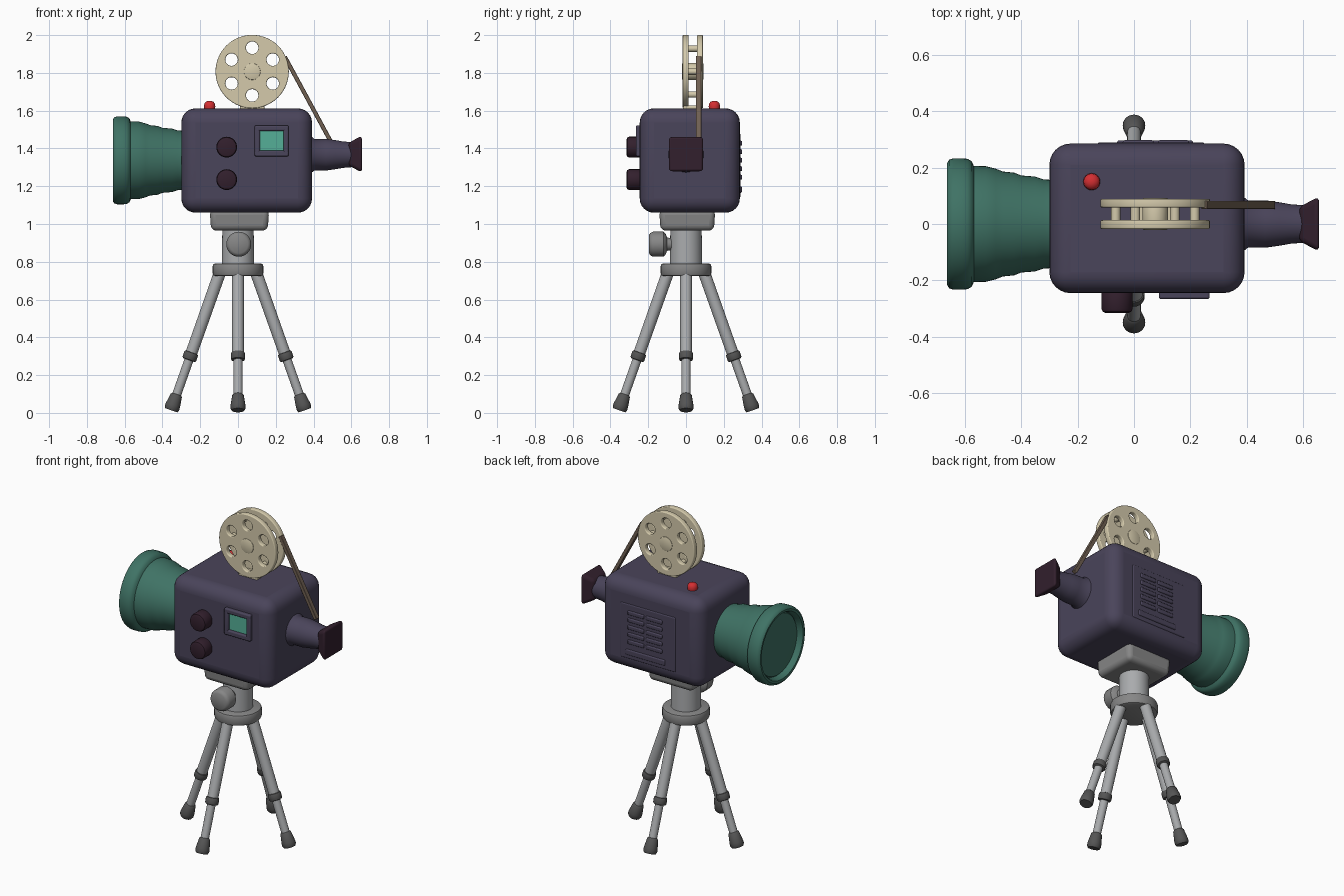
import bpy, math
from mathutils import Vector

if "Cube" in bpy.data.objects:
    bpy.data.objects.remove(bpy.data.objects["Cube"])


def mat(name, r, g, b):
    m = bpy.data.materials.new(name)
    m.diffuse_color = (r, g, b, 1)
    m.use_nodes = True
    m.node_tree.nodes["Principled BSDF"].inputs["Base Color"].default_value = m.diffuse_color
    return m


PURPLE = mat("dusk purple", .068, .058, .103)
GREEN = mat("lens green", .05, .17, .13)
SCREEN = mat("screen teal", .09, .43, .31)
CREAM = mat("reel cream", .66, .59, .41)
BROWN = mat("film brown", .16, .115, .083)
PLUM = mat("dark plum", .032, .014, .026)
RED = mat("button red", .66, .028, .032)
SILVER = mat("leg silver", .40, .41, .42)
GREY = mat("head grey", .24, .24, .24)
DARK = mat("foot grey", .09, .09, .09)


def finish(ob, m, angle=40):
    ob.data.materials.clear()
    ob.data.materials.append(m)
    bpy.ops.object.select_all(action='DESELECT')
    ob.select_set(True)
    bpy.context.view_layer.objects.active = ob
    bpy.ops.object.shade_smooth_by_angle(angle=math.radians(angle))
    return ob


def mesh_object(name, verts, faces):
    me = bpy.data.meshes.new(name)
    me.from_pydata(verts, [], faces)
    me.update()
    ob = bpy.data.objects.new(name, me)
    bpy.context.collection.objects.link(ob)
    return ob


def box(name, lo, hi, m, bevel=0.0, segs=4, taper=None):
    """Rounded box between two corners; taper=(axis, side, factor) shrinks one end."""
    c = [(a + b) / 2 for a, b in zip(lo, hi)]
    h = [(b - a) / 2 for a, b in zip(lo, hi)]
    verts = []
    for i in range(8):
        s = [1 if i >> k & 1 else -1 for k in range(3)]
        f = [1, 1, 1]
        if taper and s[taper[0]] == taper[1]:
            f = [1 if k == taper[0] else taper[2] for k in range(3)]
        verts.append([c[k] + s[k] * h[k] * f[k] for k in range(3)])
    faces = [(0, 2, 3, 1), (4, 5, 7, 6), (0, 1, 5, 4), (2, 6, 7, 3), (0, 4, 6, 2), (1, 3, 7, 5)]
    ob = mesh_object(name, verts, faces)
    if bevel:
        b = ob.modifiers.new("round", 'BEVEL')
        b.width, b.segments, b.limit_method = bevel, segs, 'NONE'
    return finish(ob, m)


def lathe(name, profile, origin, axis, m, n=40):
    """Revolve (radius, height) points around an axis, with capped ends."""
    q = Vector(axis).to_track_quat('Z', 'Y')
    o = Vector(origin)
    verts, faces = [], []
    for r, h in profile:
        for i in range(n):
            a = 2 * math.pi * i / n
            verts.append(o + q @ Vector((r * math.cos(a), r * math.sin(a), h)))
    for j in range(len(profile) - 1):
        for i in range(n):
            k = (i + 1) % n
            faces.append((j * n + i, j * n + k, (j + 1) * n + k, (j + 1) * n + i))
    faces.append(tuple(reversed(range(n))))
    faces.append(tuple(range((len(profile) - 1) * n, len(profile) * n)))
    return finish(mesh_object(name, verts, faces), m)


def puck(r, h0, h1, b):
    """Profile of a cylinder with softened rims."""
    return [(r - b, h0), (r - .3 * b, h0 + .3 * b), (r, h0 + b),
            (r, h1 - b), (r - .3 * b, h1 - .3 * b), (r - b, h1)]


# camera body
box("camera_body", (-.30, -.245, 1.06), (.392, .285, 1.612), PURPLE, .075, 6)

# lens barrel with stepped rings, recessed glass at the front end
lathe("lens_barrel", [
    (.155, -.03), (.158, .02), (.168, .05), (.172, .10), (.182, .125), (.186, .165),
    (.196, .19), (.205, .225), (.206, .268), (.222, .275), (.231, .29), (.233, .31),
    (.233, .34), (.228, .355), (.217, .362), (.203, .360), (.196, .35), (.190, .325)],
    (-.30, 0, 1.337), (-1, 0, 0), GREEN, 56)
lathe("lens_glass", [(.19, 0), (.185, .008), (.12, .016), (.05, .02)],
      (-.622, 0, 1.337), (-1, 0, 0), GREEN, 56)

# viewfinder and eyecup
lathe("viewfinder_tube", [(.10, -.03), (.095, .005), (.083, .02), (.084, .08), (.077, .13),
                          (.07, .17), (.066, .22)], (.385, 0, 1.367), (1, 0, 0), PURPLE)
box("eyecup", (.585, -.097, 1.273), (.656, .097, 1.467), PLUM, .018, 4, taper=(0, -1, .62))

# control knobs on the front side
for i, z in enumerate((1.407, 1.235)):
    lathe(f"control_knob_{i + 1}", puck(.055, 0, .085, .014), (-.06, -.23, z), (0, -1, 0), PLUM)

# screen and its four-sided frame
for i, (lo, hi) in enumerate([
        ((.088, 1.492), (.268, 1.522)), ((.088, 1.358), (.268, 1.390)),
        ((.088, 1.358), (.116, 1.522)), ((.240, 1.358), (.268, 1.522))]):
    box(f"screen_frame_{i + 1}", (lo[0], -.266, lo[1]), (hi[0], -.23, hi[1]), PURPLE, .008, 3)
box("screen", (.112, -.250, 1.386), (.244, -.242, 1.496), SCREEN)

# record button
lathe("record_button", [(.028, 0), (.030, .015), (.028, .03), (.020, .04), (.008, .045)],
      (-.15, .15, 1.607), (0, 0, 1), RED, 24)

# vent panel on the back side: raised plate, ribs in two columns, lower ledge
box("vent_panel", (-.13, .27, 1.14), (.25, .289, 1.48), PURPLE, .008, 3)
for i in range(5):
    for j in range(2):
        x, z = -.04 + j * .125, 1.235 + i * .045
        box(f"vent_rib_{i + 1}_{j + 1}", (x, .28, z), (x + .11, .297, z + .026), PURPLE, .006, 2)
box("vent_ledge", (-.06, .28, 1.165), (.21, .296, 1.20), PURPLE, .007, 3)

# film reel: two pierced discs cut from a flat outline
RX, RZ, RR = .075, 1.807, .194


def reel_disc(name, y):
    cu = bpy.data.curves.new(name, 'CURVE')
    cu.dimensions, cu.fill_mode = '2D', 'BOTH'
    cu.extrude, cu.bevel_depth, cu.bevel_resolution = .0105, .005, 2
    circles = [(0, 0, RR - .005, 56)]
    for k in range(6):
        a = math.radians(30 + 60 * k)
        circles.append((.126 * math.cos(a), .126 * math.sin(a), .038, 24))
    for cx, cy, r, n in circles:
        s = cu.splines.new('POLY')
        s.points.add(n - 1)
        s.use_cyclic_u = True
        for i, p in enumerate(s.points):
            a = 2 * math.pi * i / n
            p.co = (cx + r * math.cos(a), cy + r * math.sin(a), 0, 1)
    ob = bpy.data.objects.new(name, cu)
    bpy.context.collection.objects.link(ob)
    ob.location, ob.rotation_euler = (RX, y, RZ), (math.pi / 2, 0, 0)
    bpy.ops.object.select_all(action='DESELECT')
    ob.select_set(True)
    bpy.context.view_layer.objects.active = ob
    bpy.ops.object.convert(target='MESH')
    finish(bpy.context.object, CREAM)


reel_disc("reel_disc_front", -.002)
reel_disc("reel_disc_back", .074)
lathe("reel_hub", puck(.045, -.021, .093, .006), (RX, 0, RZ), (0, 1, 0), CREAM, 32)
for k in range(6):
    a = math.radians(60 * k)
    lathe(f"reel_spacer_{k + 1}", [(.017, 0), (.017, .07)],
          (RX + .14 * math.cos(a), 0, RZ + .14 * math.sin(a)), (0, 1, 0), CREAM, 16)
box("reel_mount", (.01, -.015, 1.60), (.14, .085, 1.628), CREAM, .008, 3)

# film strip from reel to viewfinder
p0, p1 = Vector((.248, .067, 1.885)), Vector((.492, .067, 1.435))
d = p1 - p0
strip = box("film_strip", (-.011, -.0145, -d.length / 2), (.011, .0145, d.length / 2), BROWN, .003, 2)
strip.location = (p0 + p1) / 2
strip.rotation_euler = (0, math.atan2(d.x, d.z), 0)

# tripod head
box("mount_plate", (-.150, -.142, .965), (.165, .155, 1.075), GREY, .028, 4, taper=(2, -1, .95))
lathe("tripod_neck", [(.085, .76), (.083, .98)], (0, 0, 0), (0, 0, 1), SILVER)
lathe("tilt_knob", [(.03, .06), (.035, .10), (.055, .108), (.066, .12), (.066, .175), (.060, .188),
                    (.048, .196)], (.004, 0, .893), (0, -1, 0), GREY)
lathe("tripod_collar", puck(.134, .724, .792, .014), (0, 0, 0), (0, 0, 1), GREY)

# four splayed legs with clamps and rubber feet
for k in range(4):
    a = math.pi / 2 * k
    out = Vector((math.cos(a), math.sin(a), 0))
    top, foot = out * .095 + Vector((0, 0, .745)), out * .354 + Vector((0, 0, .014))
    axis = foot - top
    L = axis.length
    lathe(f"leg_upper_{k + 1}", [(.032, 0), (.031, L * .62)], top, axis, SILVER, 24)
    lathe(f"leg_lower_{k + 1}", [(.024, L * .6), (.024, L * .95)], top, axis, SILVER, 24)
    lathe(f"leg_clamp_{k + 1}", puck(.038, L * .58, L * .637, .009), top, axis, DARK, 24)
    lathe(f"leg_foot_{k + 1}", [(.024, L - .09), (.031, L - .083), (.039, L - .03), (.040, L - .012),
                                (.034, L)], top, axis, DARK, 24)
